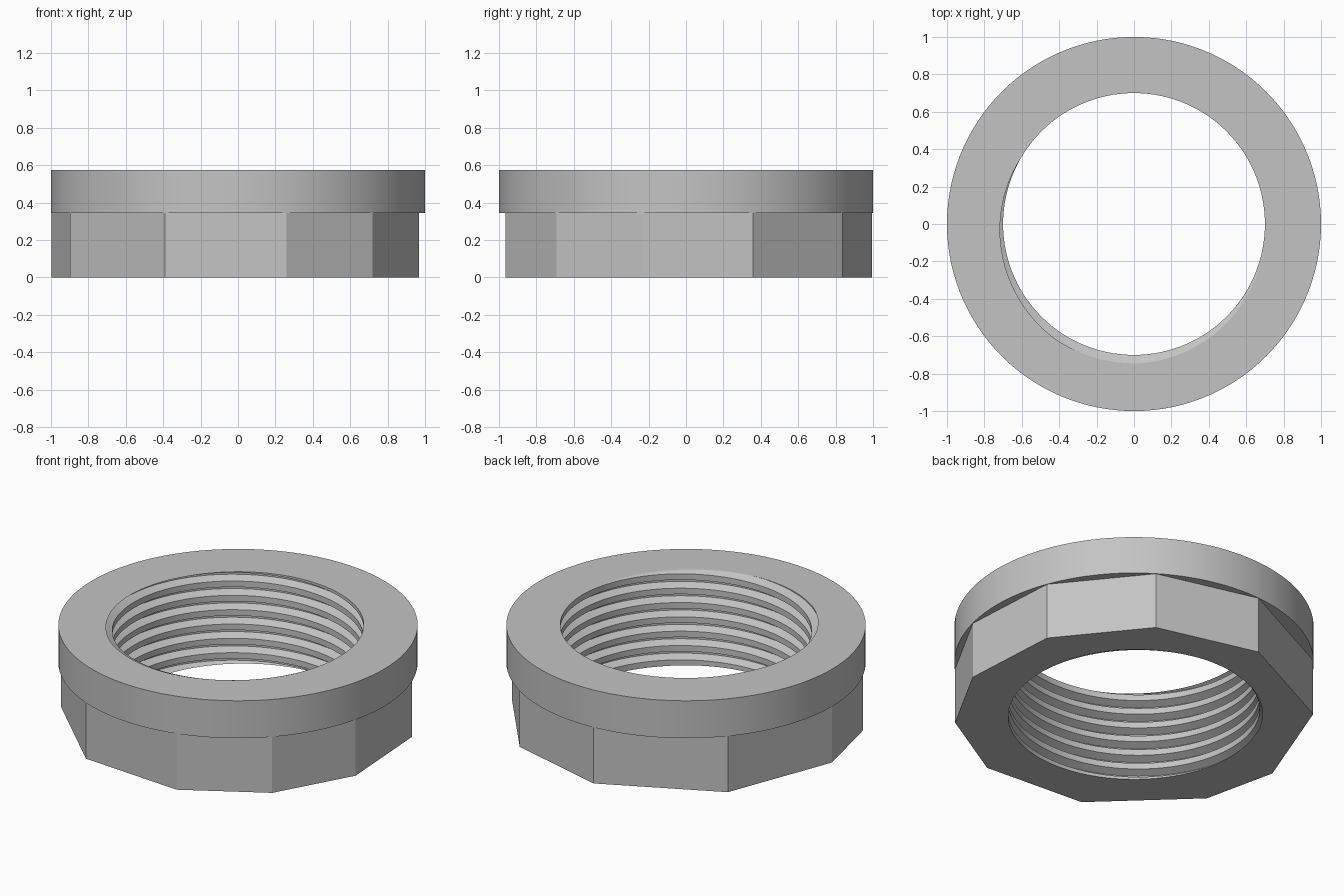
import bpy, bmesh
from math import sin, cos, radians, floor

default = bpy.data.objects.get("Cube")
if default:
    bpy.data.objects.remove(default, do_unlink=True)

HEIGHT, FLANGE_Z, OUTER = 0.575, 0.345, 1.0
CREST, ROOT, PITCH = 0.70, 0.745, 0.088

# Uneven ten-sided grip: corner angles in degrees
CORNERS = [21, 57, 94, 138.5, 179.5, 206, 247, 285, 316, 346]
ANGLES = sorted(set(range(0, 360, 3)) | set(CORNERS)) + [360]

# Thread profile over one pitch, as (phase, radius)
RAMP, FLAT = 85 / 360, 40 / 360
PROFILE = [(0, CREST), (RAMP, ROOT), (RAMP + FLAT, ROOT),
           (2 * RAMP + FLAT, CREST), (1, CREST)]
# Start phase puts the middle of the groove at the wanted angle on the top face
SHIFT = HEIGHT / PITCH - 255 / 360 - RAMP - FLAT / 2

grey = bpy.data.materials.new("Plain grey")
grey.use_nodes = True
colour = (0.55, 0.55, 0.55, 1)
grey.diffuse_color = colour
grey.node_tree.nodes["Principled BSDF"].inputs["Base Color"].default_value = colour


def thread_radius(angle, z):
    phase = z / PITCH - angle / 360 - SHIFT
    phase -= floor(phase)
    for (p0, r0), (p1, r1) in zip(PROFILE, PROFILE[1:]):
        if phase <= p1:
            return r0 + (r1 - r0) * (phase - p0) / (p1 - p0)


def grip_radius(angle):
    corners = [CORNERS[-1] - 360] + CORNERS + [CORNERS[0] + 360]
    for a, b in zip(corners, corners[1:]):
        if a <= angle <= b:
            half = radians(b - a) / 2
            return 0.998 * cos(half) / cos(radians(angle - (a + b) / 2))


def sweep(name, section):
    """Skin the (radius, z) section of every angle around the axis."""
    bm = bmesh.new()
    columns = []
    for angle in ANGLES:
        c, s = cos(radians(angle)), sin(radians(angle))
        columns.append([bm.verts.new((r * c, r * s, z)) for r, z in section(angle)])
    for left, right in zip(columns, columns[1:]):
        for i in range(len(left) - 1):
            bm.faces.new((left[i], right[i], right[i + 1], left[i + 1]))
    bmesh.ops.remove_doubles(bm, verts=bm.verts, dist=0.00005)
    bmesh.ops.dissolve_degenerate(bm, dist=0.00005, edges=bm.edges)
    mesh = bpy.data.meshes.new(name)
    bm.to_mesh(mesh)
    bm.free()
    mesh.materials.append(grey)
    obj = bpy.data.objects.new(name, mesh)
    bpy.context.collection.objects.link(obj)
    bpy.ops.object.select_all(action='DESELECT')
    obj.select_set(True)
    bpy.context.view_layer.objects.active = obj
    bpy.ops.object.shade_smooth_by_angle(angle=radians(20))
    return obj


# Helical thread, running from the top face down and clipped at both ends
def bore_section(angle):
    rows = []
    for turn in range(-9, 10):
        for phase, _ in PROFILE[:-1]:
            z = PITCH * (turn + phase + SHIFT + angle / 360)
            z = min(max(z, 0), HEIGHT)
            rows.append((thread_radius(angle, z), z))
    return rows[::-1]


# Round flange: top face, rim and underside
def flange_section(angle):
    return [(OUTER, FLANGE_Z), (OUTER, HEIGHT),
            (thread_radius(angle, HEIGHT), HEIGHT)]


def ledge_section(angle):
    return [(grip_radius(angle), FLANGE_Z), (OUTER, FLANGE_Z)]


# Faceted grip: flat sides and bottom face
def grip_section(angle):
    r = grip_radius(angle)
    return [(thread_radius(angle, 0), 0), (r, 0), (r, FLANGE_Z)]


sweep("threaded_bore", bore_section)
sweep("round_flange", flange_section)
sweep("flange_underside", ledge_section)
sweep("faceted_grip", grip_section)
